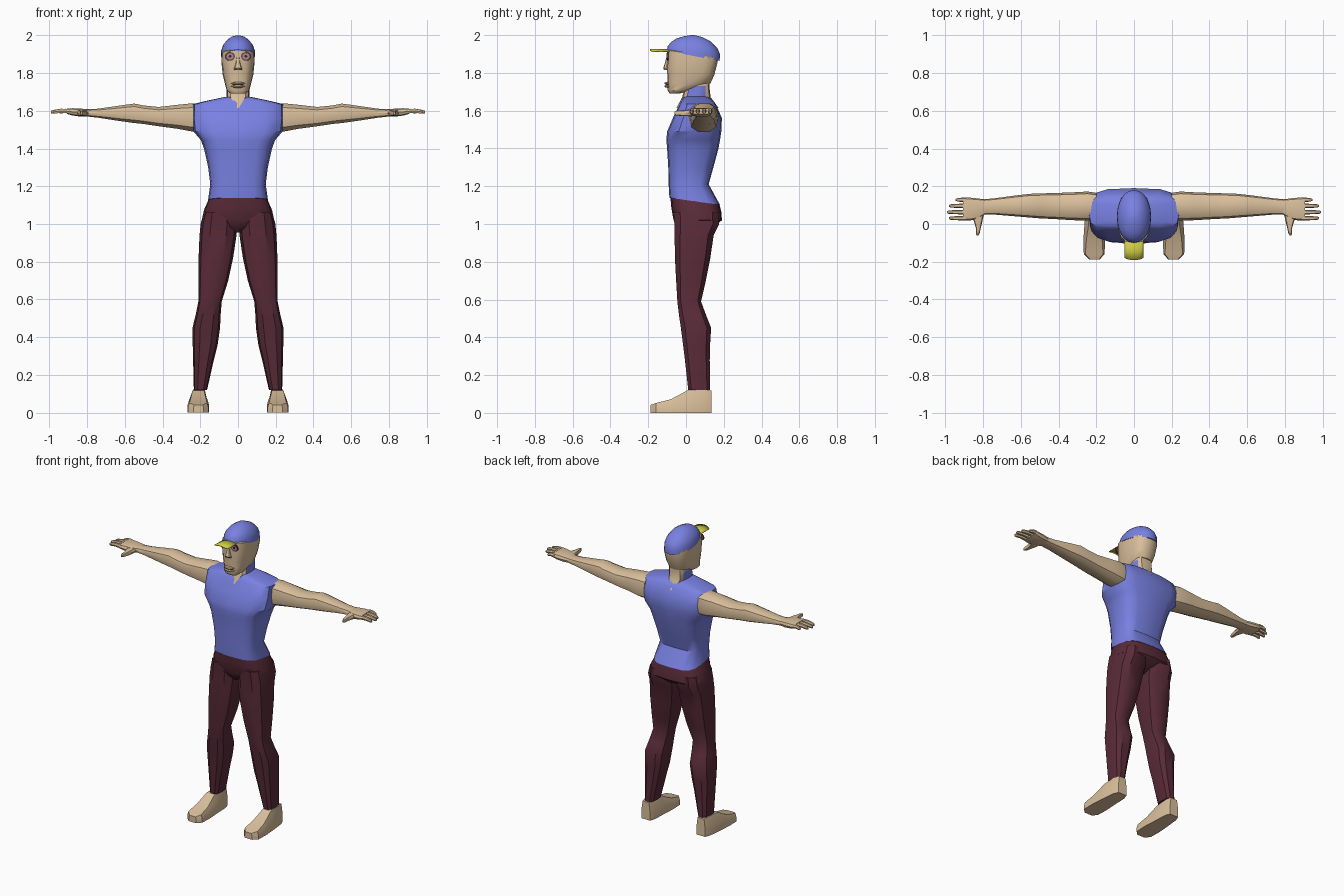
import bpy, bmesh, math
from mathutils import Vector


def material(name, rgb):
    m = bpy.data.materials.new(name)
    m.diffuse_color = (*rgb, 1)
    return m


SKIN = material("skin", (0.70, 0.52, 0.33))
SHIRT = material("shirt_blue", (0.19, 0.22, 0.76))
TROUSER = material("trouser_maroon", (0.10, 0.024, 0.040))
YELLOW = material("visor_yellow", (0.62, 0.60, 0.06))
PLUM = material("eye_plum", (0.12, 0.05, 0.06))
MAUVE = material("eye_mauve", (0.42, 0.25, 0.30))
DARK = material("dark", (0.03, 0.02, 0.02))


def finish(name, bm, mats, mirror=False, angle=35):
    bmesh.ops.recalc_face_normals(bm, faces=bm.faces[:])
    me = bpy.data.meshes.new(name)
    bm.to_mesh(me)
    bm.free()
    ob = bpy.data.objects.new(name, me)
    bpy.context.collection.objects.link(ob)
    for m in mats:
        me.materials.append(m)
    if mirror:
        ob.modifiers.new("mirror", "MIRROR").use_mirror_merge = False
    bpy.ops.object.select_all(action="DESELECT")
    ob.select_set(True)
    bpy.context.view_layer.objects.active = ob
    bpy.ops.object.shade_smooth_by_angle(angle=math.radians(angle))
    return ob


def spow(v, e):
    return math.copysign(abs(v) ** e, v)


def loft(name, axis, rings, mats, sides=12, e=0.75, mirror=False, rule=None, angle=35):
    """Skin rounded cross-sections (t, a0, a1, b0, b1, tilt along b) placed along an axis."""
    bm = bmesh.new()
    loops = []
    for t, a0, a1, b0, b1, *tilt in rings:
        loop = []
        for i in range(sides):
            w = 2 * math.pi * i / sides
            da = spow(round(math.cos(w), 6), e) * (a1 - a0) / 2
            db = spow(round(math.sin(w), 6), e) * (b1 - b0) / 2
            a, b = (a0 + a1) / 2 + da, (b0 + b1) / 2 + db
            h = t + (tilt[0] * db if tilt else 0)
            p = {"z": (a, b, h), "x": (h, a, b), "y": (a, h, b)}[axis]
            loop.append(bm.verts.new(p))
        loops.append(loop)
    for l0, l1 in zip(loops, loops[1:]):
        for i in range(sides):
            j = (i + 1) % sides
            bm.faces.new((l0[i], l0[j], l1[j], l1[i]))
    bm.faces.new(loops[0])
    bm.faces.new(loops[-1])
    if rule:
        bm.normal_update()
        for f in bm.faces:
            f.material_index = rule(f)
    return finish(name, bm, mats, mirror, angle)


def sym(t, w, b0, b1, *tilt):
    return (t, -w, w, b0, b1, *tilt)


# Sleeveless shirt
loft("shirt", "z", [
    sym(1.12, 0.160, -0.088, 0.180, -0.14), sym(1.21, 0.147, -0.092, 0.120),
    sym(1.30, 0.158, -0.094, 0.145), sym(1.40, 0.180, -0.100, 0.172),
    sym(1.445, 0.197, -0.104, 0.180), sym(1.49, 0.236, -0.100, 0.187),
    sym(1.56, 0.243, -0.070, 0.190), sym(1.635, 0.240, -0.034, 0.158),
    sym(1.652, 0.170, -0.026, 0.145), sym(1.674, 0.066, -0.008, 0.115)],
    [SHIRT], sides=16, e=0.58)

# Neck with V openings front and back, raised collar at the sides
loft("neck", "z", [
    sym(1.615, 0.010, -0.050, 0.172), sym(1.672, 0.060, -0.020, 0.130),
    sym(1.73, 0.060, -0.004, 0.124), sym(1.80, 0.060, 0.000, 0.130)],
    [SKIN, SHIRT], e=0.6,
    rule=lambda f: int(abs(f.normal.x) > 0.8 and 1.67 < f.calc_center_median().z < 1.73))

# Head
loft("head", "z", [
    sym(1.692, 0.040, -0.088, -0.030), sym(1.708, 0.060, -0.097, 0.030),
    sym(1.745, 0.070, -0.098, 0.130), sym(1.79, 0.081, -0.099, 0.150),
    sym(1.86, 0.088, -0.102, 0.168), sym(1.90, 0.087, -0.100, 0.168, -0.15),
    sym(1.93, 0.060, -0.070, 0.130)], [SKIN], sides=16, e=0.72)

# Cap dome and visor
loft("cap", "z", [
    sym(1.890, 0.091, -0.102, 0.178, -0.19), sym(1.920, 0.089, -0.097, 0.180, -0.15),
    sym(1.948, 0.079, -0.080, 0.165, -0.12), sym(1.975, 0.058, -0.050, 0.130, -0.08),
    sym(1.992, 0.034, -0.010, 0.085, -0.04), sym(2.0, 0.008, 0.025, 0.045)],
    [SHIRT], sides=20, e=0.95)
bm = bmesh.new()
cols = []
for i in range(9):
    x = -0.05 + 0.0125 * i
    z = 1.924 - 4.5 * x * x
    front = -0.19 + 0.012 * (abs(x) / 0.05) ** 4
    cols.append([bm.verts.new((x, y, z)) for y in (front, -0.14, -0.075)])
for c, d in zip(cols, cols[1:]):
    for k in range(2):
        bm.faces.new((c[k], d[k], d[k + 1], c[k + 1]))
visor = finish("visor", bm, [YELLOW])
solid = visor.modifiers.new("thickness", "SOLIDIFY")
solid.thickness, solid.offset = 0.004, 0


# Eyes: stacked shallow discs
def eye_disc(name, radius, y, mat):
    bm = bmesh.new()
    bmesh.ops.create_cone(bm, cap_ends=True, segments=12, radius1=radius,
                          radius2=radius, depth=0.008)
    for v in bm.verts:
        v.co = Vector((v.co.x + 0.042, v.co.z + y, v.co.y * 0.9 + 1.888))
    finish(name, bm, [mat], mirror=True)


eye_disc("eye_rim", 0.026, -0.0965, PLUM)
eye_disc("eye_iris", 0.019, -0.098, MAUVE)
eye_disc("eye_pupil", 0.008, -0.0995, DARK)

# Nose, nostrils and lips
loft("nose", "z", [sym(1.815, 0.020, -0.112, -0.09), sym(1.826, 0.021, -0.120, -0.09),
                   sym(1.845, 0.013, -0.114, -0.09), sym(1.885, 0.007, -0.103, -0.09)],
     [SKIN], sides=8)
loft("nostril", "y", [(-0.1195, 0.006, 0.014, 1.819, 1.824), (-0.113, 0.006, 0.014, 1.819, 1.824)],
     [DARK], sides=6, mirror=True)
for name, z in (("lower_lip", 1.729), ("upper_lip", 1.745)):
    loft(name, "x", [(-0.036, -0.099, -0.08, z - 0.002, z + 0.002),
                     (-0.014, -0.115, -0.08, z - 0.008, z + 0.008),
                     (0.014, -0.115, -0.08, z - 0.008, z + 0.008),
                     (0.036, -0.099, -0.08, z - 0.002, z + 0.002)], [SKIN], sides=8)
loft("mouth_line", "x", [(-0.028, -0.108, -0.09, 1.736, 1.738),
                         (0.028, -0.108, -0.09, 1.736, 1.738)], [DARK], sides=6)

# Arms
loft("arm", "x", [
    (0.20, 0.02, 0.165, 1.485, 1.638), (0.246, 0.018, 0.172, 1.488, 1.642),
    (0.32, 0.020, 0.168, 1.502, 1.634), (0.42, 0.026, 0.164, 1.516, 1.622),
    (0.50, 0.030, 0.162, 1.528, 1.630), (0.55, 0.034, 0.160, 1.533, 1.640),
    (0.62, 0.040, 0.152, 1.543, 1.630), (0.74, 0.050, 0.136, 1.562, 1.612),
    (0.81, 0.050, 0.130, 1.570, 1.608)], [SKIN], sides=10, mirror=True)

# Hands
loft("palm", "x", [
    (0.79, 0.050, 0.130, 1.570, 1.608), (0.83, 0.026, 0.136, 1.568, 1.612),
    (0.875, 0.018, 0.140, 1.574, 1.614), (0.905, 0.018, 0.140, 1.582, 1.612)],
    [SKIN], sides=10, e=0.6, mirror=True)
for name, y, tip in (("index_finger", 0.031, 0.98), ("middle_finger", 0.063, 0.992),
                     ("ring_finger", 0.096, 0.98), ("little_finger", 0.128, 0.945)):
    mid = (0.89 + tip) / 2
    loft(name, "x", [(0.89, y - 0.013, y + 0.013, 1.584, 1.611),
                     (mid, y - 0.011, y + 0.011, 1.588, 1.612),
                     (tip - 0.01, y - 0.009, y + 0.009, 1.584, 1.605),
                     (tip, y - 0.005, y + 0.005, 1.585, 1.600)],
         [SKIN], sides=6, mirror=True)
loft("thumb", "y", [
    (0.07, 0.79, 0.87, 1.572, 1.606), (0.02, 0.802, 0.850, 1.570, 1.606),
    (-0.02, 0.812, 0.838, 1.572, 1.602), (-0.05, 0.818, 0.837, 1.574, 1.600),
    (-0.062, 0.824, 0.834, 1.580, 1.594)], [SKIN], sides=8, mirror=True)

# Trousers: hips and legs
loft("trouser_hips", "z", [
    sym(1.125, 0.158, -0.083, 0.176, -0.14), sym(1.075, 0.180, -0.078, 0.188, -0.10),
    sym(1.02, 0.192, -0.066, 0.190), sym(0.985, 0.130, -0.050, 0.150),
    sym(0.955, 0.035, -0.020, 0.085)], [TROUSER], sides=16, e=0.65)
loft("trouser_leg", "z", [
    (1.06, 0.020, 0.182, -0.070, 0.180), (1.00, 0.004, 0.198, -0.066, 0.180),
    (0.94, 0.008, 0.204, -0.064, 0.150), (0.82, 0.026, 0.209, -0.062, 0.132),
    (0.70, 0.052, 0.210, -0.055, 0.108), (0.59, 0.086, 0.210, -0.048, 0.082),
    (0.52, 0.092, 0.224, -0.040, 0.108), (0.45, 0.095, 0.241, -0.030, 0.136),
    (0.36, 0.108, 0.240, -0.018, 0.130), (0.28, 0.128, 0.238, -0.008, 0.128),
    (0.12, 0.164, 0.234, 0.010, 0.130)], [TROUSER], sides=10, e=0.7, mirror=True)

# Feet: side profile extruded with a narrower top and a tapered toe
bm = bmesh.new()
sections = []
for y, top, x0, x1, inset in ((-0.188, 0.042, 0.182, 0.236, 0.004), (-0.16, 0.052, 0.156, 0.266, 0.008),
                              (-0.08, 0.072, 0.153, 0.268, 0.016), (0.005, 0.118, 0.158, 0.262, 0.022),
                              (0.10, 0.122, 0.162, 0.252, 0.014), (0.136, 0.118, 0.174, 0.238, 0.008)):
    pts = ((x0, 0), (x1, 0), (x1, top * 0.5), (x1 - inset, top), (x0 + inset, top), (x0, top * 0.5))
    sections.append([bm.verts.new((x, y, z)) for x, z in pts])
for s, t in zip(sections, sections[1:]):
    for i in range(6):
        j = (i + 1) % 6
        bm.faces.new((s[i], s[j], t[j], t[i]))
bm.faces.new(sections[0])
bm.faces.new(sections[-1])
finish("foot", bm, [SKIN], mirror=True, angle=25)
